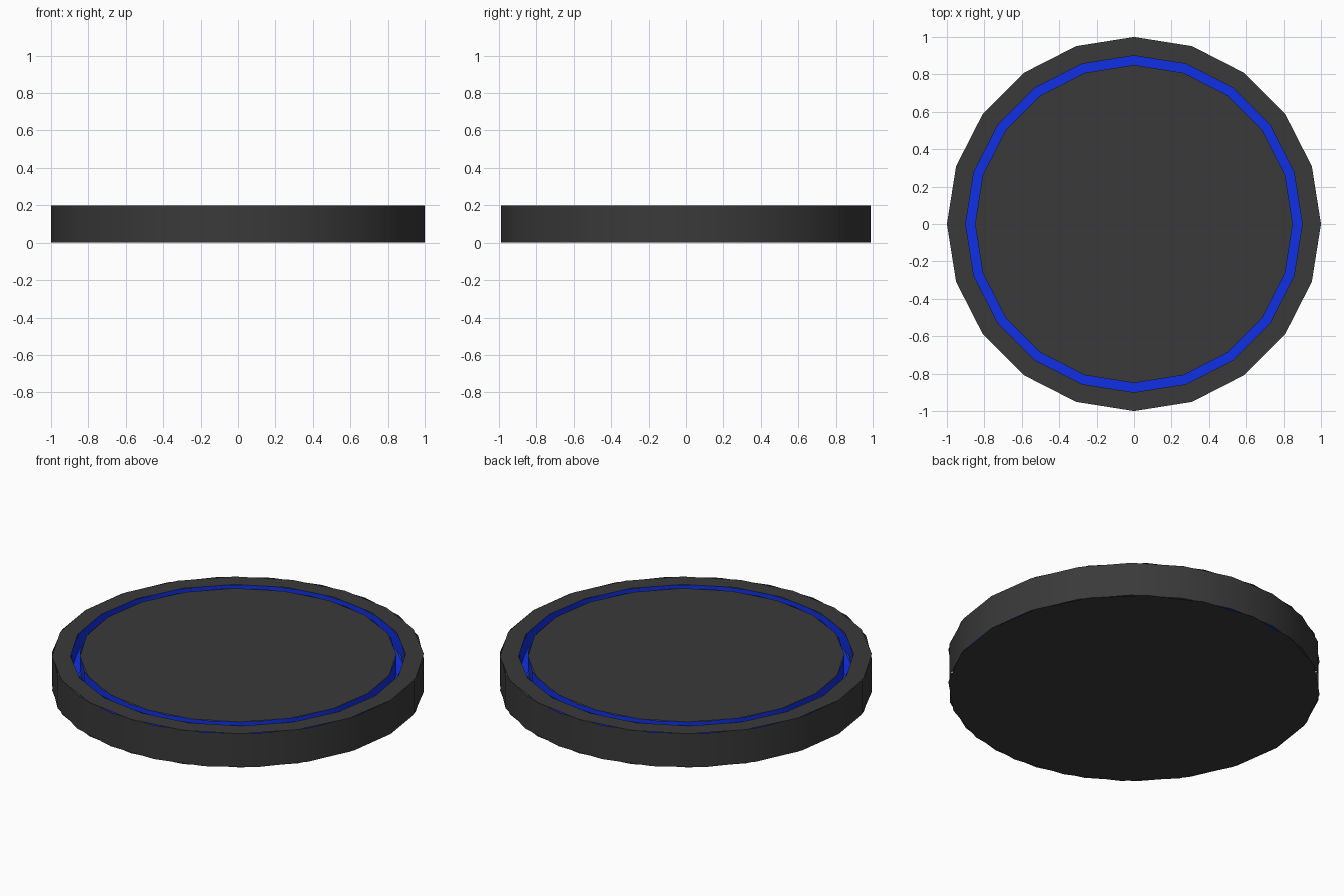
import bpy, bmesh
from math import cos, sin, tau

if "Cube" in bpy.data.objects:
    bpy.data.objects.remove(bpy.data.objects["Cube"])

FLAT, WALL = 20, 22      # sides of the flat faces and of the upright walls
HEIGHT, FLOOR = 0.2, 0.1


def material(name, rgb):
    m = bpy.data.materials.new(name)
    m.diffuse_color = (*rgb, 1)
    m.use_nodes = True
    m.node_tree.nodes["Principled BSDF"].inputs["Base Color"].default_value = m.diffuse_color
    return m


dark = material("dark_grey", (0.042, 0.042, 0.042))
blue = material("bright_blue", (0.005, 0.03, 0.78))


def surface(name, mat, sides, outline, fill=False, smooth=False):
    """Skin between rings given as (radius, z); fill makes one flat disc."""
    bm = bmesh.new()
    rings = [[bm.verts.new((r * cos(tau * i / sides), r * sin(tau * i / sides), z))
              for i in range(sides)] for r, z in outline]
    if fill:
        bm.faces.new(rings[0])
    for a, b in zip(rings, rings[1:]):
        for i in range(sides):
            j = (i + 1) % sides
            bm.faces.new((a[i], a[j], b[j], b[i]))
    for f in bm.faces:
        f.smooth = smooth
    mesh = bpy.data.meshes.new(name)
    bm.to_mesh(mesh)
    bm.free()
    mesh.materials.append(mat)
    ob = bpy.data.objects.new(name, mesh)
    bpy.context.collection.objects.link(ob)
    return ob


# Dark body: outer wall, base, rim and central plate
surface("outer_wall", dark, WALL, [(1, 0), (1, HEIGHT)], smooth=True)
base = surface("base_plate", dark, FLAT, [(1, 0)], fill=True)
base.data.flip_normals()
surface("top_rim", dark, FLAT, [(1, HEIGHT), (0.9, HEIGHT)])
surface("centre_plate", dark, FLAT, [(0.85, HEIGHT)], fill=True)

# Blue groove: two walls and a floor
surface("groove_outer_wall", blue, WALL, [(0.9, HEIGHT), (0.9, FLOOR)], smooth=True)
surface("groove_inner_wall", blue, WALL, [(0.85, FLOOR), (0.85, HEIGHT)], smooth=True)
surface("groove_floor", blue, FLAT, [(0.9, FLOOR), (0.85, FLOOR)])
